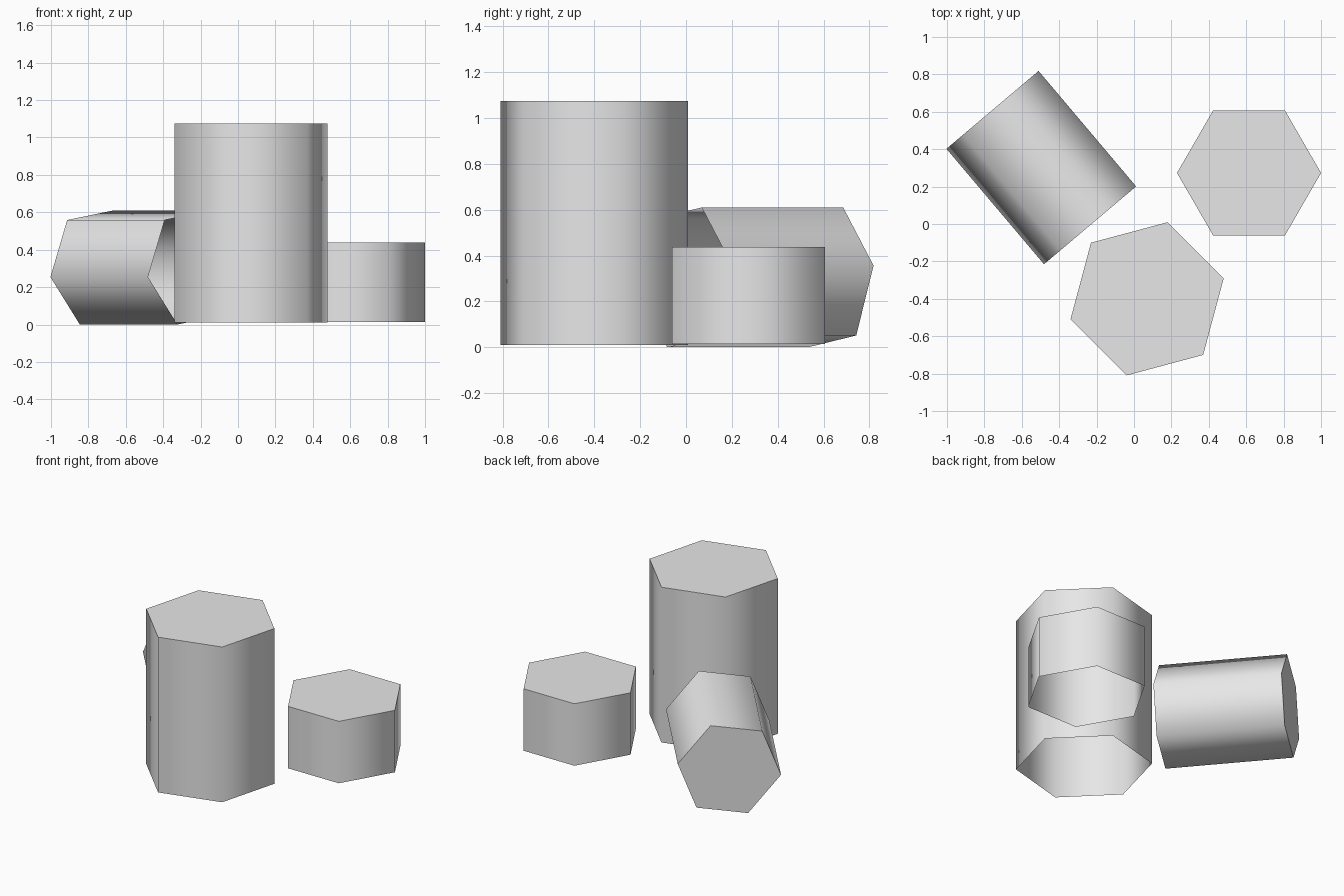
import bpy
import bmesh
from math import radians, cos, sin

cube = bpy.data.objects.get("Cube")
if cube:
    bpy.data.objects.remove(cube, do_unlink=True)

# One plain grey for every block
grey = bpy.data.materials.new("plain_grey")
grey.use_nodes = True
grey.diffuse_color = (0.8, 0.8, 0.8, 1)
grey.node_tree.nodes["Principled BSDF"].inputs["Base Color"].default_value = (0.8, 0.8, 0.8, 1)


def hex_block(name, radius, length, turn, location, rotation=(0, 0, 0)):
    """Six-sided block with a closed far end and an open base."""
    bm = bmesh.new()
    angles = [radians(turn + 60 * i) for i in range(6)]
    base, top = [
        [bm.verts.new((radius * cos(a), radius * sin(a), z)) for a in angles]
        for z in (0, length)
    ]
    for i in range(6):
        j = (i + 1) % 6
        bm.faces.new((base[i], base[j], top[j], top[i]))
    bm.faces.new(top)

    mesh = bpy.data.meshes.new(name)
    bm.to_mesh(mesh)
    bm.free()
    mesh.materials.append(grey)
    obj = bpy.data.objects.new(name, mesh)
    obj.location = location
    obj.rotation_euler = [radians(r) for r in rotation]
    bpy.context.collection.objects.link(obj)

    # Soft walls, crisp rim
    bpy.ops.object.select_all(action="DESELECT")
    obj.select_set(True)
    bpy.context.view_layer.objects.active = obj
    bpy.ops.object.shade_smooth_by_angle(angle=radians(75))
    return obj


# Upright blocks
hex_block("tall_block", 0.424, 1.065, 15, (0.07, -0.4, 0.01))
hex_block("short_block", 0.385, 0.425, 0, (0.615, 0.273, 0.013))

# Block lying on its side, open end towards the tall block
hex_block("fallen_block", 0.3265, 0.808, -9, (-0.235, -0.007, 0.305), (90, 0, 220.2))
